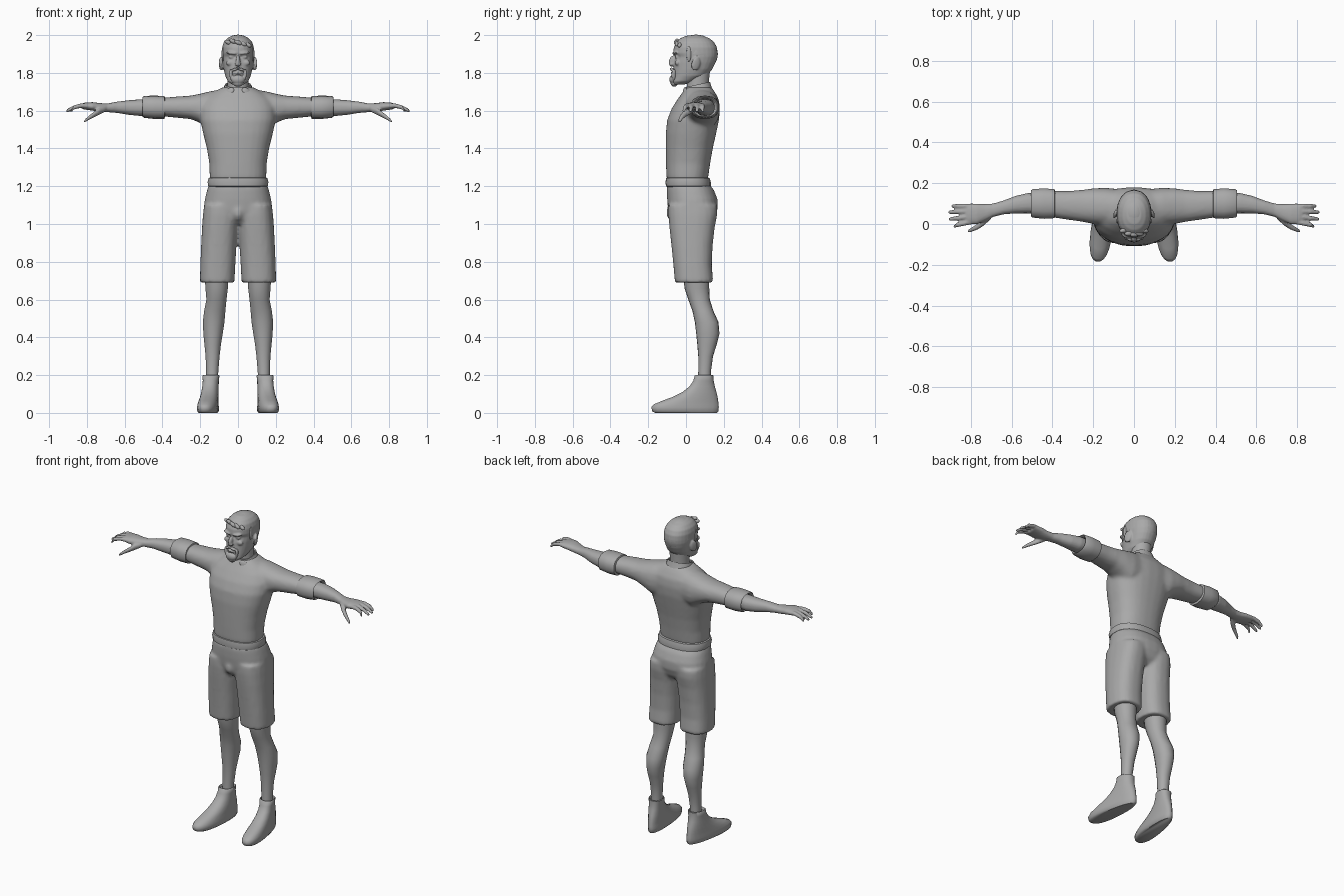
import bpy, bmesh, math
from mathutils import Matrix, Vector

grey = bpy.data.materials.new("plain grey")
grey.diffuse_color = (0.4, 0.4, 0.4, 1)


def loft(bm, axis, rings, n=20, p=2.3, side=1, shear=None):
    """Skin rings (pos, a0, a1, b0, b1); axis z gives a=x, b=y, axis x gives a=y, b=z."""
    rows = []
    for pos, a0, a1, b0, b1 in rings:
        row = []
        for i in range(n):
            t = 2 * math.pi * (i + 0.5) / n
            c, s = math.cos(t), math.sin(t)
            a = (a0 + a1) / 2 + (a1 - a0) / 2 * math.copysign(abs(c) ** (2 / p), c)
            b = (b0 + b1) / 2 + (b1 - b0) / 2 * math.copysign(abs(s) ** (2 / p), s)
            co = Vector((a, b, pos) if axis == "z" else (pos, a, b))
            if shear:
                co = shear(co)
            co.x *= side
            row.append(bm.verts.new(co))
        rows.append(row)
    for r, q in zip(rows, rows[1:]):
        for i in range(n):
            j = (i + 1) % n
            bm.faces.new((r[i], r[j], q[j], q[i]))
    bm.faces.new(rows[0][::-1])
    bm.faces.new(rows[-1])


def digit(bm, pts, side):
    """Finger along x from points (x, y, z, radius)."""
    loft(bm, "x", [(x, y - r, y + r, z - r, z + r) for x, y, z, r in pts], 10, 2, side)


def ball(bm, loc, size, rot=(0, 0, 0)):
    m = Matrix.Translation(loc)
    for ang, ax in zip(rot, "XYZ"):
        m = m @ Matrix.Rotation(ang, 4, ax)
    m = m @ Matrix.Diagonal((*size, 1))
    bmesh.ops.create_uvsphere(bm, u_segments=16, v_segments=10, radius=1, matrix=m)


def finish(name, bm, voxel=0, smooth=0, angle=40):
    bmesh.ops.recalc_face_normals(bm, faces=bm.faces)
    me = bpy.data.meshes.new(name)
    bm.to_mesh(me)
    bm.free()
    me.materials.append(grey)
    ob = bpy.data.objects.new(name, me)
    bpy.context.collection.objects.link(ob)
    bpy.context.view_layer.objects.active = ob
    ob.select_set(True)
    if voxel:
        r = ob.modifiers.new("merge", "REMESH")
        r.mode, r.voxel_size, r.use_smooth_shade = "VOXEL", voxel, True
        if smooth:
            s = ob.modifiers.new("relax", "SMOOTH")
            s.iterations, s.factor = smooth, 0.5
    else:
        bpy.ops.object.shade_smooth_by_angle(angle=math.radians(angle))
    ob.select_set(False)
    return ob


# shirt: torso and both upper sleeves merged
bm = bmesh.new()
loft(bm, "z", [(1.225, -.146, .146, -.098, .112), (1.25, -.15, .15, -.104, .118),
               (1.32, -.152, .152, -.106, .128), (1.4, -.165, .165, -.107, .142),
               (1.48, -.185, .185, -.107, .160), (1.55, -.2, .2, -.1, .175),
               (1.61, -.2, .2, -.077, .18), (1.66, -.18, .18, -.045, .174),
               (1.695, -.135, .135, -.02, .155), (1.725, -.08, .08, 0, .135)], 28, 2.4)
for s in (1, -1):
    loft(bm, "x", [(.06, .0, .17, 1.5, 1.715), (.14, -.01, .178, 1.5, 1.705),
                   (.2, .0, .175, 1.535, 1.69), (.25, .01, .168, 1.555, 1.68),
                   (.32, .02, .162, 1.562, 1.675), (.42, .035, .162, 1.572, 1.667)], 20, 2.3, s)
finish("shirt", bm, 0.011, 4)

# rolled cuffs, open at the outer end
for s, nm in ((1, "left"), (-1, "right")):
    bm = bmesh.new()
    loft(bm, "x", [(.385, .04, .158, 1.575, 1.665), (.39, .027, .172, 1.557, 1.677),
                   (.44, .024, .176, 1.556, 1.68), (.497, .03, .172, 1.562, 1.678),
                   (.505, .036, .166, 1.568, 1.673), (.495, .045, .157, 1.576, 1.664),
                   (.46, .05, .15, 1.58, 1.66)], 14, 2.4, s)
    finish(nm + "_cuff", bm, angle=50)

# collar, higher at the back
bm = bmesh.new()
tilt = lambda c: Vector((c.x, c.y, c.z + .22 * (c.y - .06)))
loft(bm, "z", [(1.685, -.09, .09, -.025, .145), (1.715, -.078, .078, -.012, .134),
               (1.738, -.069, .069, -.006, .128), (1.735, -.062, .062, 0, .122),
               (1.70, -.06, .06, .002, .12)], 20, 2.2, 1, tilt)
for s in (1, -1):  # turned collar points
    ball(bm, (s * .045, -.006, 1.70), (.028, .008, .02), (-.5, s * .6, s * .45))
finish("collar", bm)

# forearms and hands
for s, nm in ((1, "left"), (-1, "right")):
    bm = bmesh.new()
    loft(bm, "x", [(.45, .05, .15, 1.575, 1.662), (.52, .052, .152, 1.572, 1.66),
                   (.58, .052, .138, 1.578, 1.655), (.64, .047, .115, 1.588, 1.648),
                   (.69, .035, .1, 1.592, 1.638), (.73, .015, .098, 1.594, 1.64),
                   (.77, -.002, .1, 1.6, 1.645), (.81, .0, .1, 1.606, 1.643),
                   (.825, .004, .096, 1.608, 1.638)], 18, 2.3, s)
    for y0, y1, end in ((.011, -.012, .885), (.037, .024, .908), (.063, .058, .91), (.087, .088, .895)):
        digit(bm, [(.79, y0, 1.625, .012), (.83, y0 * .7 + y1 * .3, 1.627, .0125),
                   (.87, y0 * .3 + y1 * .7, 1.617, .0115), (end - .005, y1, 1.6, .009),
                   (end, y1, 1.597, .005)], s)
    digit(bm, [(.70, .04, 1.61, .014), (.735, .012, 1.597, .02), (.765, -.012, 1.578, .015),
               (.79, -.025, 1.562, .012), (.81, -.034, 1.546, .009), (.815, -.036, 1.541, .004)], s)
    finish(nm + "_arm", bm, 0.0055, 2)

# waistband
bm = bmesh.new()
loft(bm, "z", [(1.196, -.15, .15, -.1, .12), (1.2, -.158, .158, -.107, .132),
               (1.222, -.162, .162, -.109, .132), (1.243, -.156, .156, -.106, .126),
               (1.247, -.146, .146, -.098, .115)], 28, 2.4)
finish("waistband", bm)

# shorts: hips and both legs merged
bm = bmesh.new()
loft(bm, "z", [(1.0, -.1, .1, -.06, .12), (1.03, -.165, .165, -.085, .15),
               (1.08, -.182, .182, -.095, .168), (1.13, -.176, .176, -.1, .168),
               (1.18, -.164, .164, -.102, .148), (1.21, -.154, .154, -.1, .125)], 28, 2.4)
for s in (1, -1):
    loft(bm, "z", [(.69, .02, .2, -.058, .142), (.7, .018, .202, -.06, .144),
                   (.78, .014, .2, -.067, .137), (.88, .008, .196, -.077, .141),
                   (.98, .0, .191, -.088, .152), (1.05, -.004, .186, -.094, .166),
                   (1.1, .0, .18, -.094, .166)], 20, 2.5, s)
ball(bm, (0, -.07, 1.06), (.03, .035, .045))
finish("shorts", bm, 0.011, 3)

# lower legs and shoes
for s, nm in ((1, "left"), (-1, "right")):
    bm = bmesh.new()
    loft(bm, "z", [(.15, .105, .17, .062, .135), (.22, .104, .169, .065, .132),
                   (.3, .097, .172, .065, .143), (.36, .09, .178, .06, .162),
                   (.42, .08, .184, .054, .177), (.48, .071, .187, .047, .172),
                   (.54, .066, .18, .034, .145), (.6, .06, .168, .012, .126),
                   (.66, .053, .173, -.008, .123), (.74, .048, .178, -.015, .122)], 18, 2.1, s)
    finish(nm + "_leg", bm, angle=60)

    bm = bmesh.new()
    # toes turn out and the heel is narrower than the ball
    def turn(c):
        k = min(max((.1 - c.y) / .28, -.3), 1)
        c.x = .143 + (c.x - .143) * (1 + .3 * k) + .033 * k
        return c
    loft(bm, "z", [(.0, .103, .183, -.165, .165), (.008, .097, .189, -.18, .172),
                   (.03, .096, .19, -.185, .175), (.045, .098, .189, -.172, .174),
                   (.065, .099, .188, -.125, .171), (.085, .1, .187, -.07, .168),
                   (.11, .101, .186, -.02, .162), (.14, .102, .185, .018, .153),
                   (.17, .101, .184, .038, .147), (.197, .098, .186, .046, .147),
                   (.2, .101, .183, .05, .143), (.185, .105, .178, .056, .137)], 24, 2.3, s, turn)
    finish(nm + "_shoe", bm, angle=50)

# neck
bm = bmesh.new()
loft(bm, "z", [(1.68, -.06, .06, .0, .122), (1.74, -.056, .056, .004, .12),
               (1.83, -.058, .058, .0, .13)], 20, 2)
finish("neck", bm)

# head with nose, brow, cheeks, lips and ears
bm = bmesh.new()
loft(bm, "z", [(1.738, -.03, .03, -.072, -.01), (1.755, -.054, .054, -.077, .045),
               (1.785, -.068, .068, -.07, .11), (1.82, -.076, .076, -.066, .14),
               (1.855, -.081, .081, -.064, .157), (1.885, -.084, .084, -.056, .165),
               (1.905, -.085, .085, -.068, .167), (1.935, -.084, .084, -.065, .164),
               (1.962, -.076, .076, -.053, .15), (1.983, -.058, .058, -.03, .125),
               (1.996, -.035, .035, 0, .09), (2.0, -.012, .012, .03, .06)], 28, 2.2)
ball(bm, (0, -.072, 1.862), (.0125, .019, .03), (-.25, 0, 0))
ball(bm, (0, -.078, 1.845), (.018, .012, .009))
ball(bm, (0, -.07, 1.8), (.022, .011, .008))
for s in (1, -1):
    ball(bm, (s * .034, -.058, 1.905), (.03, .013, .008), (0, s * -.12, s * .25))
    ball(bm, (s * .034, -.05, 1.884), (.016, .008, .008))
    ball(bm, (s * .042, -.045, 1.853), (.022, .014, .016))
    ball(bm, (s * .09, .052, 1.848), (.009, .025, .037), (-.2, 0, s * .35))
finish("head", bm, 0.005, 2)

# moustache and beard
bm = bmesh.new()
for s in (1, -1):
    ball(bm, (s * .017, -.073, 1.818), (.022, .012, .0075), (0, s * .35, s * .3))
    ball(bm, (s * .036, -.064, 1.79), (.009, .014, .03), (0, s * .1, s * .4))
ball(bm, (0, -.07, 1.765), (.036, .019, .024))
ball(bm, (0, -.062, 1.745), (.028, .02, .018))
finish("beard", bm, 0.004, 1)

# short hair cap above a sloping hairline, trimmed from a shell
bm = bmesh.new()
ball(bm, (0, .053, 1.9), (.087, .116, .103))
bmesh.ops.bisect_plane(bm, geom=bm.verts[:] + bm.edges[:] + bm.faces[:], plane_co=(0, -.045, 1.955),
                       plane_no=(0, .55, .85), clear_inner=True)
finish("hair", bm, angle=60)

# swept fringe locks and sideburns
bm = bmesh.new()
for i in range(5):
    x = -.05 + i * .025
    ball(bm, (x, -.052 + 8 * x * x, 1.967 - .006 * abs(i - 1)), (.023, .012, .0115), (0, .45, .15 - .1 * i))
for s in (1, -1):
    ball(bm, (s * .08, .015, 1.9), (.007, .013, .04))
finish("fringe", bm, angle=60)
